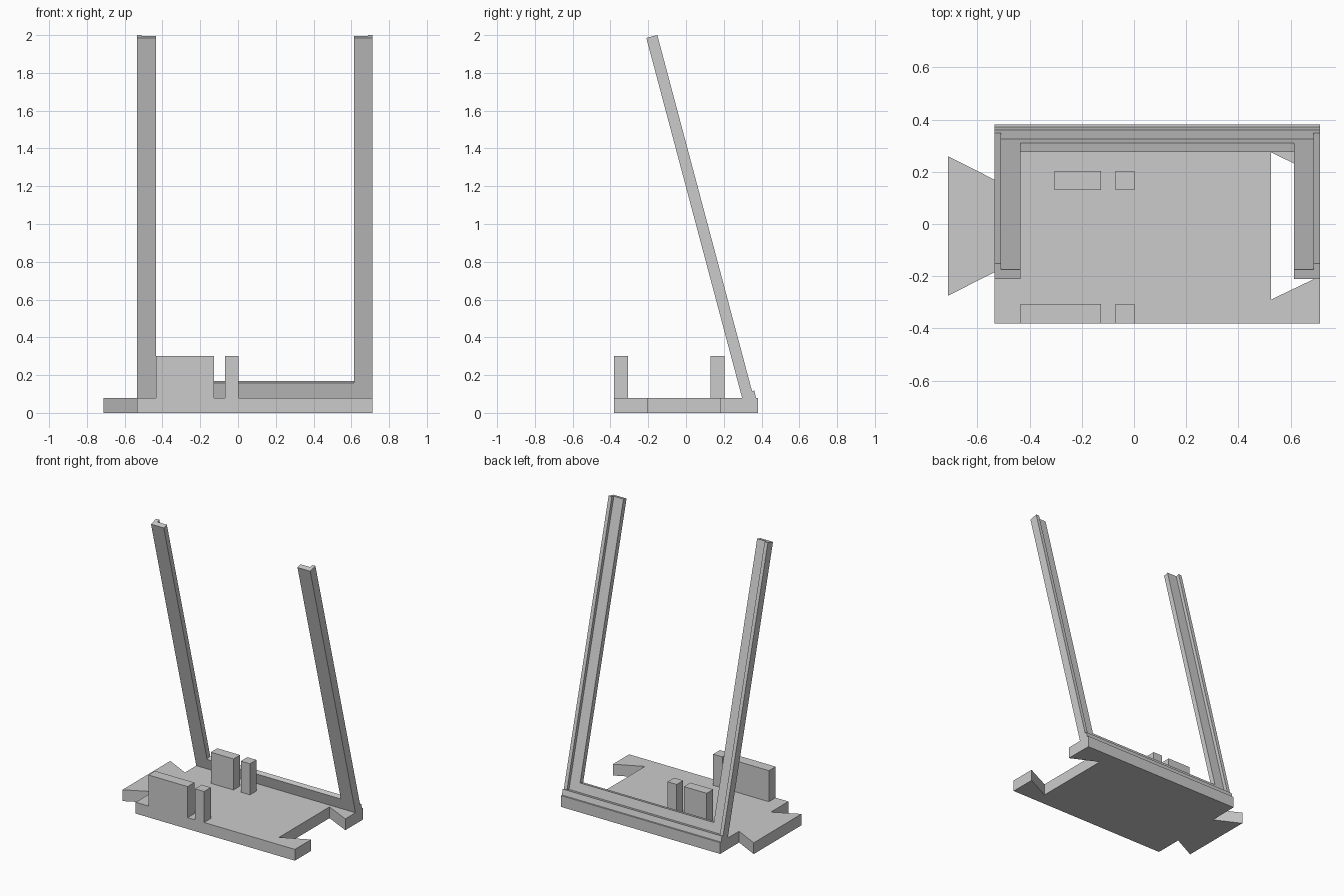
import bpy
from mathutils import Vector, Matrix
from math import radians, sin, cos

cube = bpy.data.objects.get("Cube")
if cube:
    bpy.data.objects.remove(cube)

grey = bpy.data.materials.new("plain_grey")
grey.use_nodes = True
GREY = (0.6, 0.6, 0.6, 1)
grey.diffuse_color = GREY
grey.node_tree.nodes["Principled BSDF"].inputs["Base Color"].default_value = GREY


def slab(name, outline, low, high, frame=Matrix()):
    """Extrude a flat outline between two depths, then place it with a frame."""
    n = len(outline)
    verts = [frame @ Vector((a, b, d)) for d in (low, high) for a, b in outline]
    faces = [list(range(n))[::-1], list(range(n, 2 * n))]
    faces += [[i, (i + 1) % n, n + (i + 1) % n, n + i] for i in range(n)]
    mesh = bpy.data.meshes.new(name)
    mesh.from_pydata(verts, [], faces)
    mesh.materials.append(grey)
    obj = bpy.data.objects.new(name, mesh)
    bpy.context.collection.objects.link(obj)
    return obj


def rect(x0, x1, y0, y1):
    return [(x0, y0), (x1, y0), (x1, y1), (x0, y1)]


LEFT, RIGHT, DEPTH, THICK = 0.713, -0.535, 0.382, 0.08

# Base plate with a dovetail tongue on one end and a matching notch on the other
slab("base_plate", [
    (RIGHT, -DEPTH), (LEFT, -DEPTH), (LEFT, -0.2), (0.525, -0.29),
    (0.525, 0.275), (LEFT, 0.183), (LEFT, DEPTH), (RIGHT, DEPTH),
    (RIGHT, 0.17), (-0.713, 0.26), (-0.713, -0.275), (RIGHT, -0.185)], 0, THICK)

# Upright blocks in two rows
for row, y0, y1, wide in (("front", -DEPTH, -0.307, -0.435), ("rear", 0.131, 0.204, -0.305)):
    slab(row + "_wide_block", rect(wide, -0.127, y0, y1), THICK - 0.02, 0.3)
    slab(row + "_narrow_block", rect(-0.07, 0.002, y0, y1), THICK - 0.02, 0.3)

# Tilted frame axes: across, down along the posts, and back through the thickness
t = radians(14.9)
tilt = Matrix(((1, 0, 0, 0),
               (0, sin(t), cos(t), -0.21),
               (0, -cos(t), sin(t), 1.985),
               (0, 0, 0, 1)))
END = 2.01


def u_shape(border, sill):
    """Open-topped frame outline with side posts and a bottom rail."""
    return [(RIGHT, 0), (RIGHT, END), (LEFT, END), (LEFT, 0),
            (LEFT - border, 0), (LEFT - border, sill),
            (RIGHT + border, sill), (RIGHT + border, 0)]


# Front face of the frame, the rim around its back rebate, and the bottom ledge
slab("frame_face", u_shape(0.1, 1.889), 0, 0.036, tilt)
slab("frame_rim", u_shape(0.025, 1.951), 0.036, 0.06, tilt)
slab("frame_ledge", rect(RIGHT, LEFT, 1.951, END), 0.06, 0.072, tilt)
